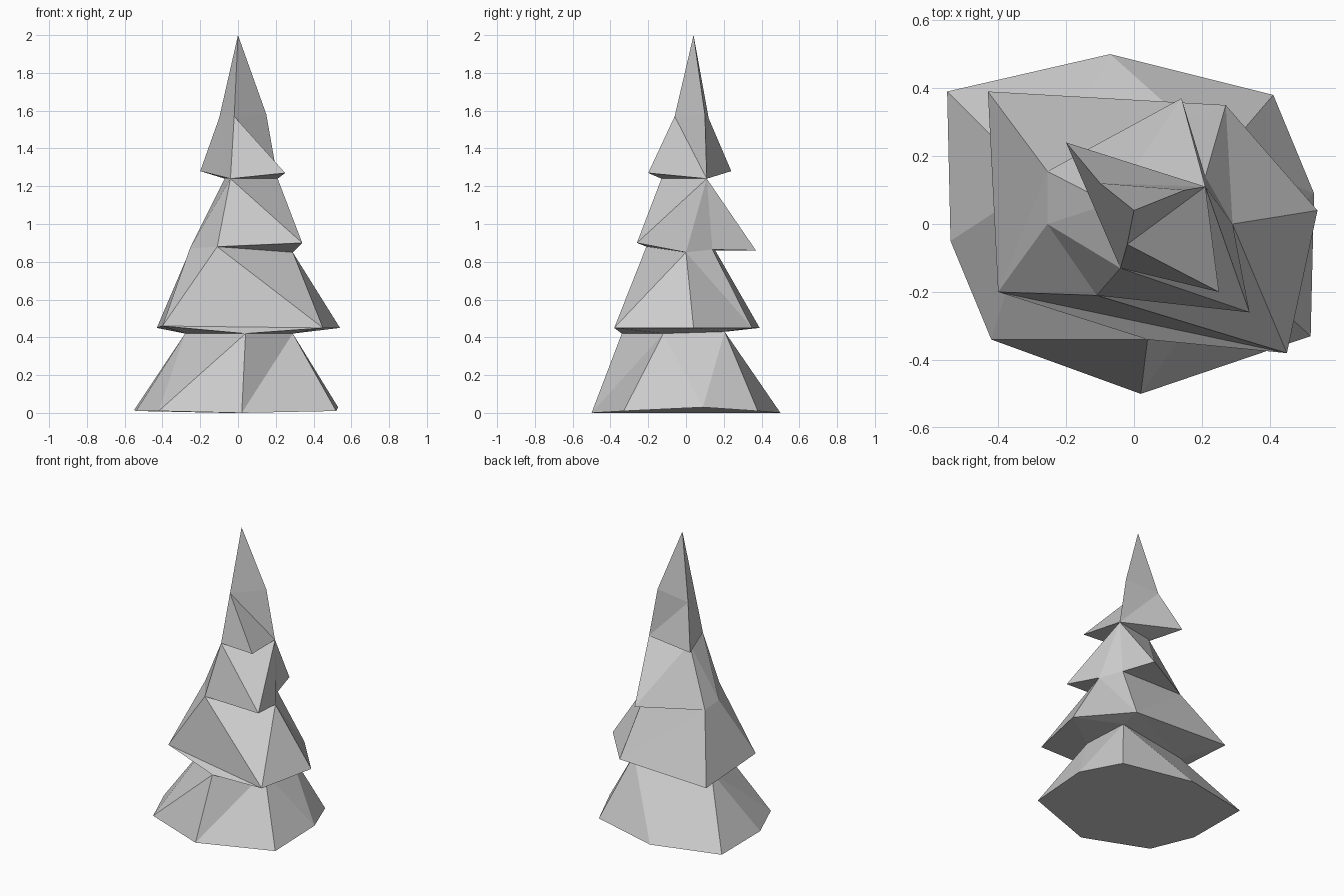
import bpy, bmesh
from mathutils import Vector

if "Cube" in bpy.data.objects:
    bpy.data.objects.remove(bpy.data.objects["Cube"])

# Corner points of each level, counter-clockwise seen from above
base = [(.02, -.50, 0), (.52, -.33, .01), (.53, .09, .03), (.41, .38, .01),
        (-.07, .50, 0), (-.55, .39, .015), (-.54, -.05, .01), (-.42, -.34, .01)]
neck1 = [(.04, -.34, .42), (.29, -.12, .42), (.26, .205, .43), (-.28, .12, .42)]
skirt2 = [(-.40, -.20, .46), (.45, -.38, .45), (.54, .04, .45),
          (.27, .35, .45), (-.43, .39, .45)]
neck2 = [(-.11, -.21, .88), (.29, 0, .85), (.21, .14, .865),
         (-.255, .155, .86), (-.255, 0, .87)]
neck3 = [(-.04, -.13, 1.24), (.21, .11, 1.24), (-.07, .06, 1.24)]
collar = [(-.02, -.06, 1.57), (.15, .10, 1.58), (-.10, .12, 1.56)]
tip = [(0, .04, 2)]

# Upper skirts reuse the neck corners and add two drooping branch points each
skirt3 = [neck2[0], (.34, -.26, .90), neck2[1], neck2[2], (.14, .37, .86), neck2[3], neck2[4]]
skirt4 = [neck3[0], (.25, -.20, 1.27), neck3[1], (-.20, .24, 1.28)]

bm = bmesh.new()
cache = {}


def vert(p):
    if p not in cache:
        cache[p] = bm.verts.new(p)
    return cache[p]


def tri(*pts):
    if len(set(pts)) == 3:
        vs = [vert(p) for p in pts]
        if not bm.faces.get(vs):
            bm.faces.new(vs)


def stitch(low, high):
    """Join two rings with triangles, always taking the shorter diagonal."""
    n, m = len(low), len(high)
    i = j = 0
    while i < n or (j < m and m > 1):
        a, b = low[i % n], high[j % m]
        a2, b2 = low[(i + 1) % n], high[(j + 1) % m]
        d_low = (Vector(a2) - Vector(b)).length if i < n else 9
        d_high = (Vector(b2) - Vector(a)).length if j < m and m > 1 else 9
        if d_low <= d_high:
            tri(a, a2, b)
            i += 1
        else:
            tri(a, b2, b)
            j += 1


# Closed skin: ground face, then skirts and undersides up to the tip
bm.faces.new([vert(p) for p in reversed(base)])
levels = [base, neck1, skirt2, neck2, skirt3, neck3, skirt4, collar, tip]
for low, high in zip(levels, levels[1:]):
    stitch(low, high)
bmesh.ops.recalc_face_normals(bm, faces=bm.faces)

mesh = bpy.data.meshes.new("pine_tree")
bm.to_mesh(mesh)
bm.free()
bpy.context.collection.objects.link(bpy.data.objects.new("pine_tree", mesh))
